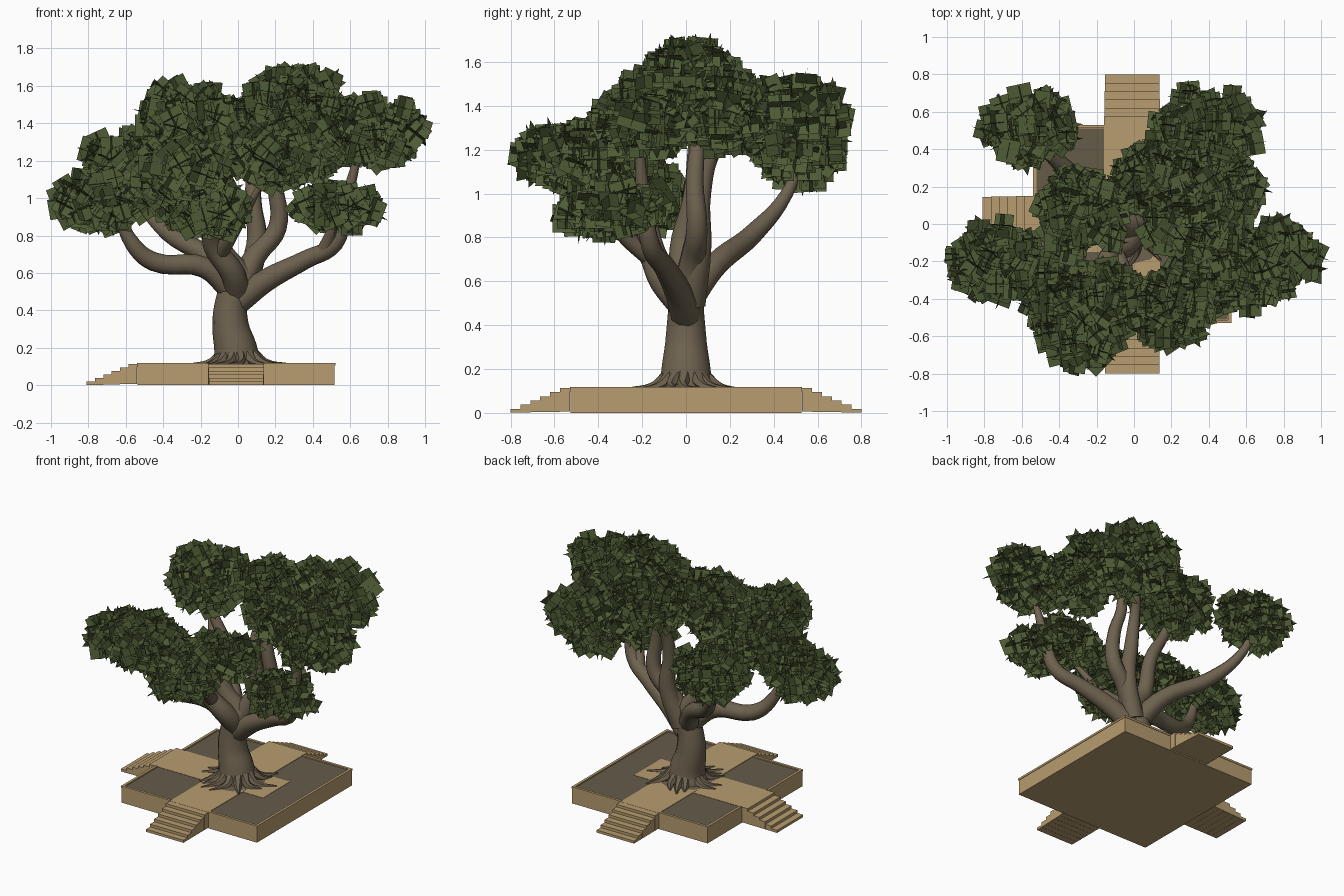
import bpy, bmesh, math, random
from mathutils import Vector, Euler

if "Cube" in bpy.data.objects:
    bpy.data.objects.remove(bpy.data.objects["Cube"])

random.seed(4)


def material(name, rgb):
    m = bpy.data.materials.new(name)
    m.diffuse_color = (*rgb, 1)
    m.use_nodes = True
    m.node_tree.nodes["Principled BSDF"].inputs["Base Color"].default_value = m.diffuse_color
    return m


STONE = material("tan stone", (0.48, 0.335, 0.16))
SOIL = material("grey brown soil", (0.13, 0.106, 0.068))
BARK = material("bark brown", (0.155, 0.122, 0.078))
LEAF = material("leaf green", (0.078, 0.108, 0.036))


def finish(name, bm, mat):
    me = bpy.data.meshes.new(name)
    bm.to_mesh(me)
    bm.free()
    me.materials.append(mat)
    ob = bpy.data.objects.new(name, me)
    bpy.context.collection.objects.link(ob)
    return ob


def add_box(bm, x0, x1, y0, y1, z0, z1):
    vs = bmesh.ops.create_cube(bm, size=1)["verts"]
    for v in vs:
        v.co = ((x0 + x1) / 2 + v.co.x * (x1 - x0),
                (y0 + y1) / 2 + v.co.y * (y1 - y0),
                (z0 + z1) / 2 + v.co.z * (z1 - z0))


def box(name, mat, *dims):
    bm = bmesh.new()
    add_box(bm, *dims)
    return finish(name, bm, mat)


# Square terrace with soil beds, paths and a low overhanging rim
X0, X1, Y, TOP = -0.54, 0.52, 0.53, 0.108
box("terrace", STONE, X0 + 0.003, X1 - 0.003, -Y + 0.003, Y - 0.003, 0, TOP)
box("soil_bed", SOIL, X0 + 0.02, X1 - 0.02, -Y + 0.02, Y - 0.02, TOP - 0.01, TOP + 0.003)
box("long_path", STONE, -0.16, 0.14, -Y, Y, TOP - 0.01, TOP + 0.006)
box("cross_path", STONE, X0, 0.30, -0.15, 0.15, TOP - 0.01, TOP + 0.005)
bm = bmesh.new()
for s in (-1, 1):
    ya, yb = sorted((s * Y, s * (Y - 0.018)))
    add_box(bm, X0, -0.16, ya, yb, TOP - 0.004, TOP + 0.01)
    add_box(bm, 0.14, X1, ya, yb, TOP - 0.004, TOP + 0.01)
    ya, yb = sorted((s * 0.15, s * Y))
    add_box(bm, X0, X0 + 0.018, ya, yb, TOP - 0.004, TOP + 0.01)
add_box(bm, X1 - 0.018, X1, -Y, Y, TOP - 0.004, TOP + 0.01)
finish("terrace_rim", bm, STONE)

# Three flights of solid block steps, each block a hair narrower than the next
N, RUN = 6, 0.045
for side in ("front", "back", "left"):
    bm = bmesh.new()
    for i in range(N):
        out, h, w, z = RUN * (N - i), 0.113 * (i + 1) / N, 0.15 - 0.001 * (N - 1 - i), 0.001 * (i + 1)
        a = out - RUN
        if side == "front":
            add_box(bm, -0.01 - w, -0.01 + w, -Y - out, -Y - a, z, h)
        elif side == "back":
            add_box(bm, -0.01 - w, -0.01 + w, Y + a, Y + out, z, h)
        else:
            add_box(bm, X0 - out, X0 - a, -w, w, z, h)
    finish(side + "_steps", bm, STONE)


# Tapered limbs swept along smooth curves
def limb(name, pts, sides=3):
    cu = bpy.data.curves.new(name, "CURVE")
    cu.dimensions = "3D"
    cu.bevel_depth = 1
    cu.bevel_resolution = sides
    cu.resolution_u = 5
    cu.use_fill_caps = True
    sp = cu.splines.new("BEZIER")
    sp.bezier_points.add(len(pts) - 1)
    for bp, (x, y, z, r) in zip(sp.bezier_points, pts):
        bp.co = (x, y, z)
        bp.radius = r
        bp.handle_left_type = bp.handle_right_type = "AUTO"
    cu.materials.append(BARK)
    ob = bpy.data.objects.new(name, cu)
    bpy.context.collection.objects.link(ob)
    bpy.ops.object.select_all(action="DESELECT")
    ob.select_set(True)
    bpy.context.view_layer.objects.active = ob
    bpy.ops.object.convert(target="MESH")
    bpy.ops.object.shade_smooth_by_angle(angle=math.radians(50))


limb("trunk", [(-0.01, 0, 0.1, 0.14), (-0.01, 0, 0.17, 0.118), (-0.04, 0, 0.32, 0.097),
               (-0.035, 0, 0.45, 0.085), (0, 0, 0.56, 0.08), (0.02, 0, 0.64, 0.05)], 5)
limb("right_branch", [(0, 0, 0.45, 0.072), (0.15, -0.04, 0.56, 0.062), (0.36, -0.1, 0.67, 0.05),
                      (0.52, -0.16, 0.76, 0.045), (0.57, -0.19, 0.95, 0.036), (0.66, -0.22, 1.3, 0.015)])
limb("right_twig", [(0.45, -0.13, 0.7, 0.04), (0.5, -0.2, 0.82, 0.03), (0.53, -0.28, 0.95, 0.012)])
limb("left_branch", [(-0.02, 0, 0.5, 0.07), (-0.18, -0.05, 0.63, 0.058), (-0.45, -0.1, 0.66, 0.052),
                     (-0.56, -0.14, 0.75, 0.042), (-0.66, -0.17, 0.98, 0.02)])
limb("back_left_branch", [(-0.02, 0, 0.5, 0.07), (-0.14, 0.13, 0.67, 0.056), (-0.38, 0.31, 0.82, 0.046),
                          (-0.52, 0.46, 1.0, 0.03), (-0.57, 0.54, 1.22, 0.012)])
limb("back_right_branch", [(0.02, 0.02, 0.5, 0.07), (0.1, 0.06, 0.75, 0.056), (0.08, 0.07, 1.0, 0.045),
                           (0.1, 0.13, 1.2, 0.034), (0.22, 0.32, 1.4, 0.012)])
limb("front_branch", [(0, 0, 0.48, 0.07), (-0.03, -0.1, 0.6, 0.066), (-0.13, -0.17, 0.74, 0.056),
                      (-0.16, -0.27, 0.86, 0.042), (-0.26, -0.5, 1.1, 0.015)])
limb("front_twig", [(-0.1, -0.15, 0.7, 0.045), (-0.02, -0.3, 0.83, 0.035), (0.14, -0.46, 1.1, 0.012)])
limb("centre_branch", [(0.02, 0, 0.55, 0.07), (0.1, 0.03, 0.7, 0.058), (0.21, 0.05, 0.84, 0.05),
                       (0.2, 0.04, 1.05, 0.042), (0.15, 0.06, 1.28, 0.034), (0.24, 0.09, 1.55, 0.012)])
limb("upper_left_branch", [(0.02, 0, 0.58, 0.07), (-0.1, -0.02, 0.75, 0.055), (-0.11, 0.03, 0.98, 0.045),
                           (-0.22, 0.04, 1.2, 0.033), (-0.3, 0.05, 1.45, 0.012)])

# Roots spreading over a low patch of earth
bm = bmesh.new()
bmesh.ops.create_circle(bm, cap_ends=True, segments=14, radius=0.2)
for v in bm.verts:
    v.co = v.co * random.uniform(0.85, 1.1) + Vector((0, 0, TOP + 0.009))
finish("root_earth", bm, BARK)
for i in range(14):
    a = i * math.tau / 14 + random.uniform(-0.15, 0.15)
    b, far = a + random.uniform(-0.3, 0.3), random.uniform(0.2, 0.29)
    limb("root", [(0.08 * math.cos(a), 0.08 * math.sin(a), 0.17, 0.035),
                  (0.15 * math.cos(a), 0.15 * math.sin(a), 0.122, 0.022),
                  (far * math.cos(b), far * math.sin(b), 0.112, 0.006)], 1)


# Foliage: ellipsoid clumps of crossed leaf cards (centre, radii)
CLUMPS = {
    "back_left_foliage": (-0.57, 0.53, 1.21, 0.28, 0.23, 0.19),
    "left_foliage": (-0.72, -0.2, 0.98, 0.29, 0.24, 0.19),
    "right_foliage": (0.73, -0.19, 1.36, 0.29, 0.25, 0.22),
    "low_right_foliage": (0.53, -0.27, 0.95, 0.26, 0.23, 0.14),
    "back_right_foliage": (0.39, 0.5, 1.33, 0.33, 0.27, 0.24),
    "top_foliage": (0.31, 0.03, 1.54, 0.3, 0.23, 0.18),
    "mid_right_foliage": (0.45, 0.2, 1.36, 0.26, 0.24, 0.2),
    "inner_right_foliage": (0.42, -0.1, 1.4, 0.28, 0.24, 0.2),
    "inner_back_foliage": (0.09, 0.22, 1.4, 0.24, 0.22, 0.18),
    "upper_left_foliage": (-0.28, 0.06, 1.42, 0.28, 0.27, 0.24),
    "front_left_foliage": (-0.28, -0.54, 1.17, 0.27, 0.25, 0.17),
    "front_right_foliage": (0.2, -0.45, 1.2, 0.27, 0.24, 0.15),
    "low_front_foliage": (-0.16, -0.4, 0.94, 0.27, 0.22, 0.18),
    "mid_left_foliage": (-0.46, -0.32, 1.1, 0.25, 0.22, 0.18),
}
for name, (cx, cy, cz, rx, ry, rz) in CLUMPS.items():
    bm = bmesh.new()
    for _ in range(130):
        d = Vector([random.gauss(0, 1) for _ in range(3)]).normalized()
        d *= random.random() ** 0.36
        c = Vector((cx + d.x * (rx - 0.042), cy + d.y * (ry - 0.042), cz + d.z * (rz - 0.042)))
        rot = Euler((random.gauss(0, 0.3), random.uniform(0, math.tau), random.gauss(0, 0.3))).to_matrix()
        h = random.uniform(0.042, 0.07)
        for k in range(3):
            u, w = Vector((0, 0, 0)), Vector((0, 0, 0))
            u[k], w[(k + 1) % 3] = h * random.choice((-1, 1)), h * random.uniform(0.7, 1.0)
            bm.faces.new([bm.verts.new(c + rot @ p) for p in (u + w, w - u, -u - w, u - w)])
    finish(name, bm, LEAF)
